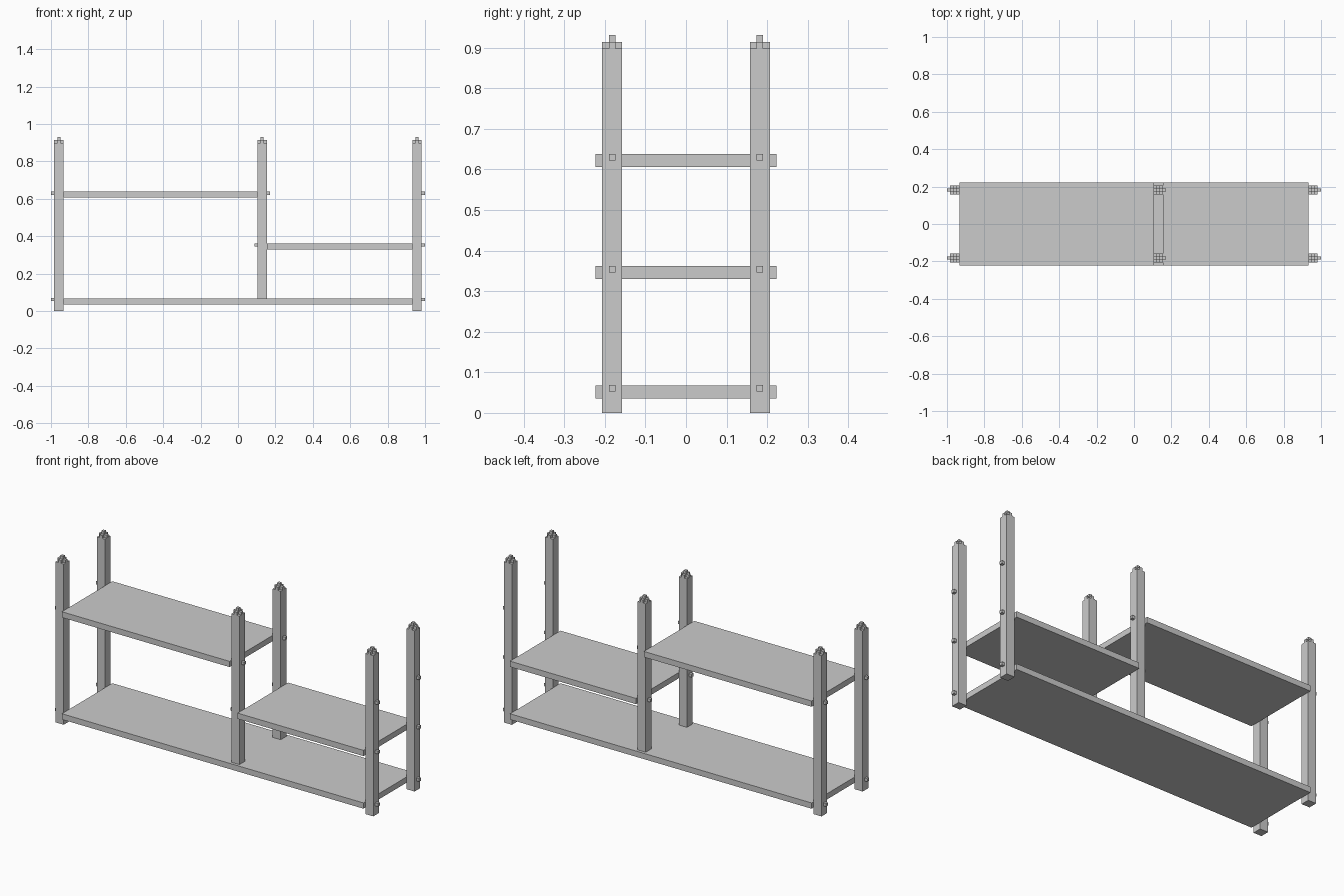
import bpy

if "Cube" in bpy.data.objects:
    bpy.data.objects.remove(bpy.data.objects["Cube"])


def box(bounds_x, bounds_y, bounds_z, name):
    """Axis-aligned box from (min, max) pairs."""
    bounds = (bounds_x, bounds_y, bounds_z)
    bpy.ops.mesh.primitive_cube_add(size=1, location=[(a + b) / 2 for a, b in bounds])
    ob = bpy.context.object
    ob.name = name
    ob.scale = [b - a for a, b in bounds]
    bpy.ops.object.transform_apply(location=False, rotation=False, scale=True)
    return ob


def around(c, half):
    return (c - half, c + half)


POST, PEG = 0.0248, 0.0083      # half widths
POST_Y = 0.182
POST_TOP, CROSS_TOP, TIP = 0.898, 0.914, 0.931
LEFT, MID, RIGHT = -0.958, 0.129, 0.957

# Shelves: x range and bottom height, fitted between the posts
shelves = {
    "bottom_shelf": (LEFT, RIGHT, 0.036),
    "right_shelf": (MID, RIGHT, 0.330),
    "left_shelf": (LEFT, MID, 0.606),
}
for name, (x0, x1, z) in shelves.items():
    box((x0 + POST, x1 - POST), (-0.223, 0.223), (z, z + 0.032), name)

# Posts: x, foot height, pegs as (outward direction, height)
posts = {
    "left": (LEFT, 0.0, [(-1, 0.061), (-1, 0.630)]),
    "middle": (MID, 0.068, [(-1, 0.354), (1, 0.630)]),
    "right": (RIGHT, 0.0, [(1, 0.061), (1, 0.354), (1, 0.630)]),
}
for side, s in (("front", -1), ("back", 1)):
    y = s * POST_Y
    for name, (x, foot, pegs) in posts.items():
        label = f"{side}_{name}"
        box(around(x, POST), around(y, POST), (foot, POST_TOP), label + "_post")

        # Cross-shaped finial with a small tip
        layer = (POST_TOP, CROSS_TOP)
        box(around(x, POST), around(y, PEG), layer, label + "_finial_bar")
        for d in (-1, 1):
            edges = sorted((y + d * PEG, y + d * POST))
            box(around(x, PEG), edges, layer, label + "_finial_arm")
        box(around(x, PEG), around(y, PEG), (CROSS_TOP, TIP), label + "_finial_tip")

        # Pegs poking out where shelves join
        for d, z in pegs:
            ends = sorted((x + d * POST, x + d * (POST + 0.017)))
            box(ends, around(y, PEG), around(z, PEG), label + "_peg")
